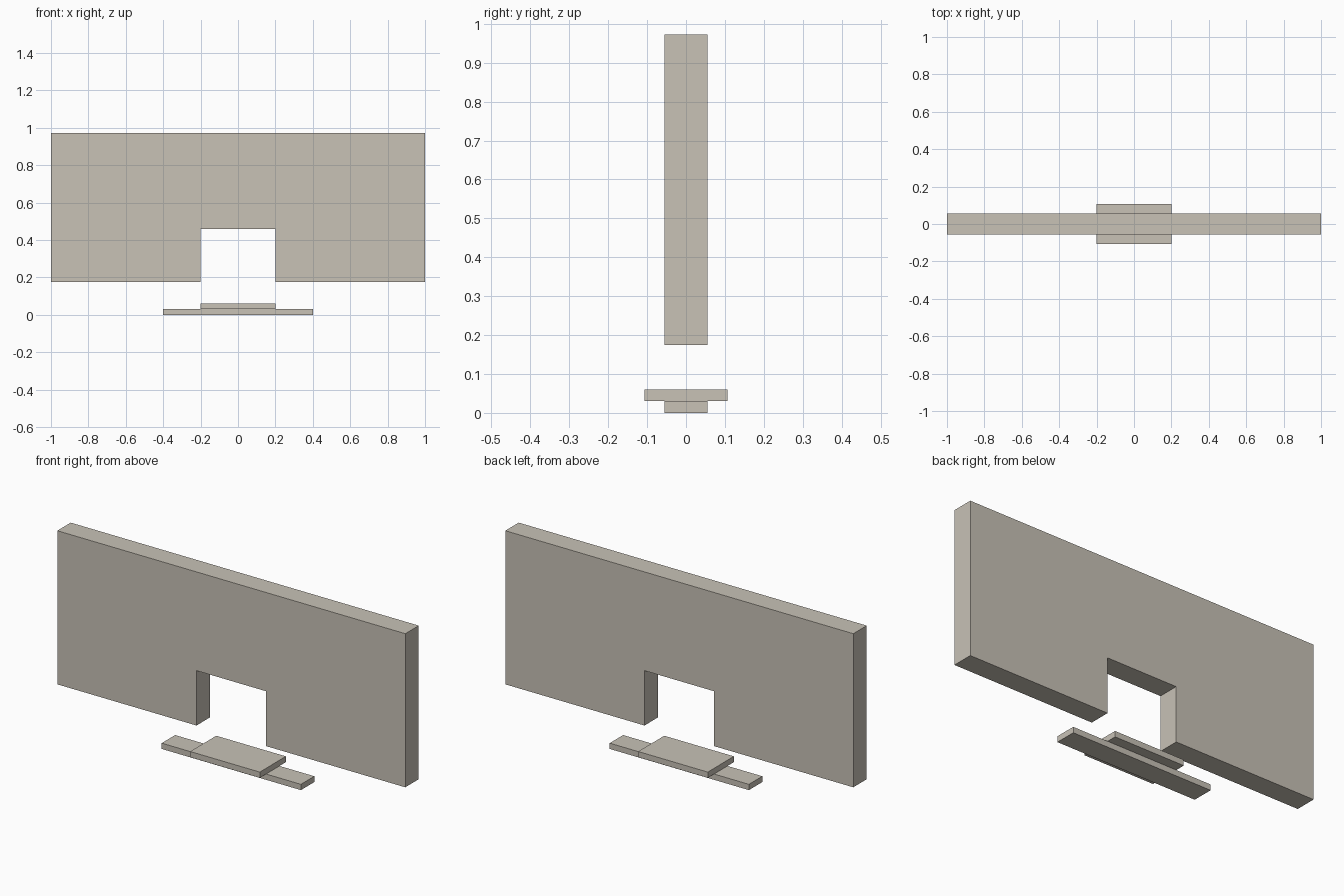
import bpy
import bmesh

cube = bpy.data.objects.get("Cube")
if cube:
    bpy.data.objects.remove(cube, do_unlink=True)

stone = bpy.data.materials.new("warm_grey_stone")
stone.use_nodes = True
colour = (0.58, 0.54, 0.47, 1.0)
stone.diffuse_color = colour
stone.node_tree.nodes["Principled BSDF"].inputs["Base Color"].default_value = colour


def extrude_profile(name, profile, half_depth):
    """Extrude an x-z outline evenly to both sides of y = 0."""
    bm = bmesh.new()
    face = bm.faces.new([bm.verts.new((x, -half_depth, z)) for x, z in profile])
    moved = bmesh.ops.extrude_face_region(bm, geom=[face])["geom"]
    verts = [v for v in moved if isinstance(v, bmesh.types.BMVert)]
    bmesh.ops.translate(bm, verts=verts, vec=(0, 2 * half_depth, 0))
    bmesh.ops.recalc_face_normals(bm, faces=bm.faces)
    mesh = bpy.data.meshes.new(name)
    bm.to_mesh(mesh)
    bm.free()
    mesh.materials.append(stone)
    obj = bpy.data.objects.new(name, mesh)
    bpy.context.collection.objects.link(obj)
    return obj


def slab_profile(half_width, bottom, top):
    return [(-half_width, bottom), (half_width, bottom),
            (half_width, top), (-half_width, top)]


wall_depth = 0.055
notch = 0.2

# Wall panel with a doorway notch in its lower edge
right_half = [(notch, 0.46), (notch, 0.175), (1, 0.175), (1, 0.973)]
left_half = [(-x, z) for x, z in reversed(right_half)]
extrude_profile("wall_panel", right_half + left_half, wall_depth)

# Two stacked threshold slabs under the doorway
extrude_profile("lower_step", slab_profile(0.4, 0, 0.03), wall_depth)
extrude_profile("upper_step", slab_profile(notch, 0.03, 0.06), 0.107)
